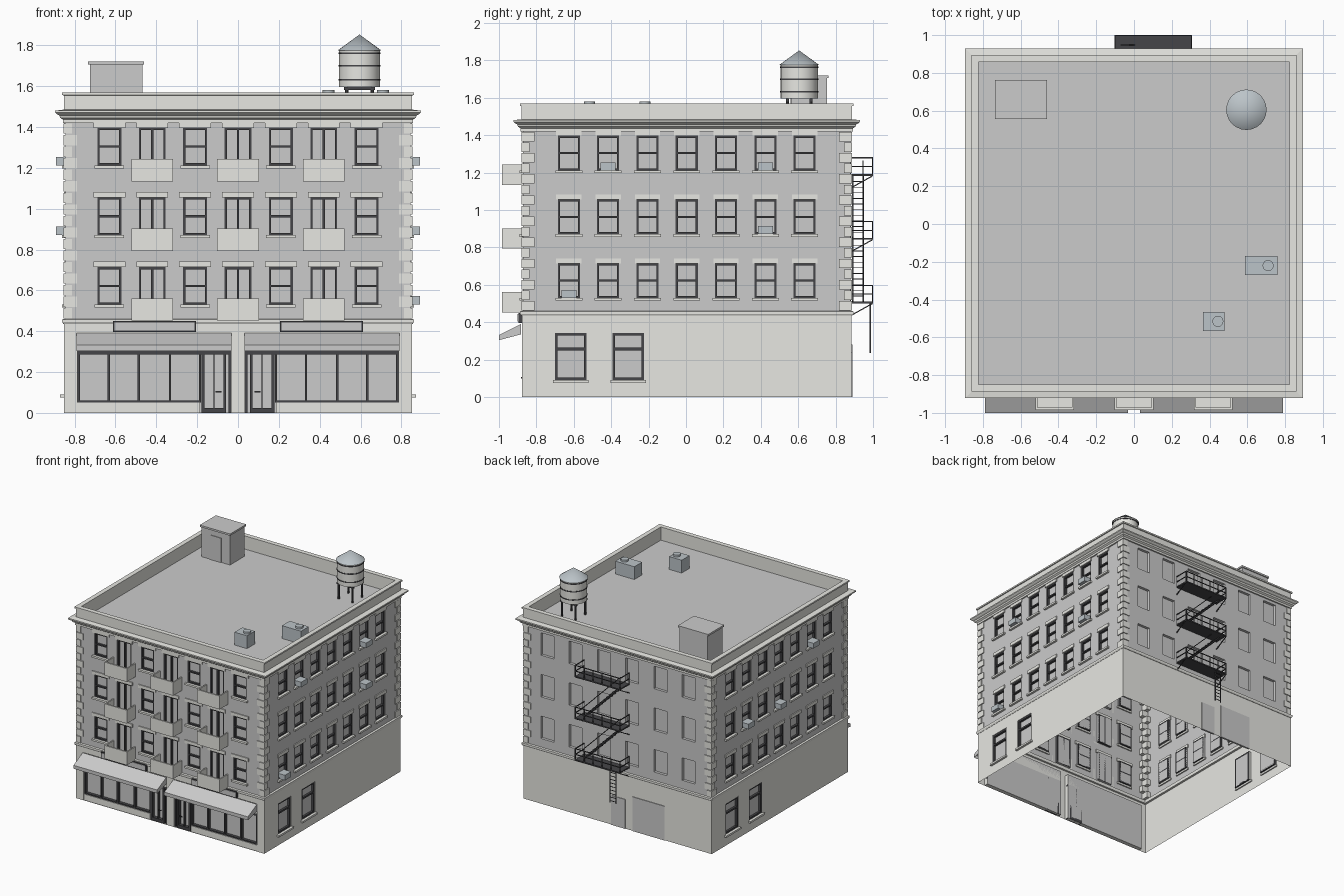
import bpy, bmesh
from math import pi, radians
from mathutils import Matrix, Vector

if "Cube" in bpy.data.objects:
    bpy.data.objects.remove(bpy.data.objects["Cube"])

CY = 0.004                       # building centre in y
HX, HY = 0.845, 0.876            # half size of the upper walls
FLOORS = [0.53 + 0.341 * i for i in range(3)]
COLS = [0.21 * i for i in range(-3, 4)]
parts = {}
I4 = Matrix.Identity(4)


def part(name):
    return parts.setdefault(name, bmesh.new()) if name not in parts else parts[name]


def poly(name, pts, M=I4):
    bm = part(name)
    bm.faces.new([bm.verts.new(M @ Vector(p)) for p in pts])


def box(name, x0, x1, y0, y1, z0, z1, M=I4):
    S = Matrix.Diagonal((x1 - x0, y1 - y0, z1 - z0, 1))
    T = Matrix.Translation(((x0 + x1) / 2, (y0 + y1) / 2, (z0 + z1) / 2))
    bmesh.ops.create_cube(part(name), size=1, matrix=M @ T @ S)


def bar(name, a, b, t=0.006):
    a, b = Vector(a), Vector(b)
    R = (b - a).to_track_quat('Z', 'Y').to_matrix().to_4x4()
    S = Matrix.Diagonal((t, t, (b - a).length, 1))
    bmesh.ops.create_cube(part(name), size=1, matrix=Matrix.Translation((a + b) / 2) @ R @ S)


def cyl(name, x, y, z0, z1, r0, r1=None, n=24):
    bmesh.ops.create_cone(part(name), cap_ends=True, segments=n, radius1=r0,
                          radius2=r0 if r1 is None else r1, depth=z1 - z0,
                          matrix=Matrix.Translation((x, y, (z0 + z1) / 2)))


def ring(name, profile):
    """Sweep a closed profile of (offset from wall, z) round the building."""
    bm = part(name)
    rows = [[bm.verts.new((sx * (HX + o), CY + sy * (HY + o), z)) for o, z in profile]
            for sx, sy in ((-1, -1), (1, -1), (1, 1), (-1, 1))]
    n = len(profile)
    for i in range(4):
        a, b = rows[i], rows[(i + 1) % 4]
        for j in range(n):
            k = (j + 1) % n
            bm.faces.new((a[j], b[j], b[k], a[k]))


def wall(name, hw, z0, z1, holes, M, depth=0.022):
    """Wall sheet with recessed openings; holes are (u0, u1, z0, z1)."""
    us = sorted({-hw, hw} | {round(u, 5) for h in holes for u in h[:2]})
    zs = sorted({z0, z1} | {round(z, 5) for h in holes for z in h[2:]})
    for a, b in zip(us, us[1:]):
        for c, d in zip(zs, zs[1:]):
            u, z = (a + b) / 2, (c + d) / 2
            if not any(h[0] < u < h[1] and h[2] < z < h[3] for h in holes):
                poly(name, [(a, 0, c), (b, 0, c), (b, 0, d), (a, 0, d)], M)
    for a, b, c, d in holes:
        loop = [(a, c), (b, c), (b, d), (a, d)]
        for (p, q), (r, s) in zip(loop, loop[1:] + loop[:1]):
            poly(name, [(p, 0, q), (p, depth, q), (r, depth, s), (r, 0, s)], M)
        poly("window_panes", [(u, depth, z) for u, z in loop], M)


def frame(a, b, c, d, M, rail=None, mullion=False, t=0.011):
    n, y = "window_frames", (0.004, 0.022)
    box(n, a, a + t, *y, c, d, M)
    box(n, b - t, b, *y, c, d, M)
    box(n, a, b, *y, c, c + t, M)
    box(n, a, b, *y, d - t, d, M)
    if rail:
        box(n, a, b, *y, rail - t / 2, rail + t / 2, M)
    if mullion:
        box(n, (a + b) / 2 - t / 2, (a + b) / 2 + t / 2, *y, c, d, M)


def face(angle, dist):
    return Matrix.Translation((0, CY, 0)) @ Matrix.Rotation(radians(angle), 4, 'Z') @ Matrix.Translation((0, -dist, 0))


# upper walls with windows, lintels, sills and balconies
for angle in (0, 90, 180, 270):
    side = angle in (90, 270)
    hw = HY if side else HX
    M = face(angle, HX if side else HY)
    cols = [(-2.5 + i) * 0.256 for i in range(6)] if angle == 180 else COLS
    holes = []
    for z in FLOORS:
        for i, u in enumerate(cols):
            door = angle == 0 and i % 2 == 1
            w, low = (0.065, z - 0.062) if door else (0.059, z)
            h = (u - w, u + w, low, z + 0.184)
            holes.append(h)
            if angle == 180:
                continue
            frame(*h, M, None if door else z + 0.092, door)
            lw = 0.078 if angle == 0 else 0.068
            box("lintels", u - lw, u + lw, -0.008, 0.01, z + 0.184, z + 0.211, M)
            if door:
                a, b, c, d = u - 0.102, u + 0.102, z - 0.078, z + 0.031
                box("balconies", a, b, -0.11, 0, c, c + 0.015, M)
                box("balconies", a, b, -0.112, -0.1, c, d, M)
                box("balconies", a, a + 0.01, -0.1, 0, c, d, M)
                box("balconies", b - 0.01, b, -0.1, 0, c, d, M)
            else:
                box("sills", u - 0.072, u + 0.072, -0.018, 0.01, z - 0.015, z, M)
    wall("upper_walls", hw, 0.45, 1.45, holes, M)

    # ground floor
    G = face(angle, HX + 0.008 if side else HY + 0.006)
    hw += 0.006 if side else 0.008
    if side:
        gh = [(u - 0.085, u + 0.085, 0.09, 0.343) for u in (-0.62, -0.313)]
        for h in gh:
            frame(*h, G, 0.257, t=0.014)
            box("sills", h[0] - 0.01, h[1] + 0.01, -0.018, 0.01, 0.075, 0.09, G)
        wall("ground_walls", hw, 0, 0.45, gh, G)
    elif angle == 180:
        wall("ground_walls", hw, 0, 0.45, [], G)
        box("back_doors", -0.055, 0.073, -0.005, 0.01, 0, 0.24, G)
        box("back_doors", 0.137, 0.427, -0.005, 0.01, 0, 0.28, G)
    else:
        wall("ground_walls", hw, 0, 0.45, [(-0.785, -0.035, 0, 0.39), (0.035, 0.785, 0, 0.39)], G, 0.035)

# storefronts, awnings and sign boxes, mirrored left and right
G = face(0, HY + 0.006)
for s in (-1, 1):
    S = G @ Matrix.Diagonal((s, 1, 1, 1))
    n = "storefront_frames"
    box("storefront_base", 0.185, 0.785, 0.005, 0.035, 0, 0.05, S)
    for u in (0.041, 0.186, 0.333, 0.485, 0.633, 0.779):
        box(n, u - 0.006, u + 0.006, 0.01, 0.035, 0.05 if u > 0.1 else 0, 0.3, S)
    box(n, 0.035, 0.785, 0.01, 0.035, 0.285, 0.302, S)
    box(n, 0.185, 0.785, 0.01, 0.035, 0.05, 0.06, S)
    box("storefront_base", 0.035, 0.785, 0.012, 0.035, 0.302, 0.39, S)
    for a, b, c, d in ((0.058, 0.072, 0, 0.29), (0.164, 0.178, 0, 0.29), (0.115, 0.121, 0, 0.29), (0.058, 0.178, 0, 0.025)):
        box("shop_doors", a, b, 0.006, 0.035, c, d, S)
    box("shop_doors", 0.08, 0.11, -0.003, 0.004, 0.1, 0.106, S)
    a, b, y, f = 0.032, 0.79, -0.004, -0.122
    poly("awnings", [(a, y, 0.39), (b, y, 0.39), (b, f, 0.332), (a, f, 0.332)], S)
    poly("awnings", [(a, f, 0.332), (b, f, 0.332), (b, f, 0.304), (a, f, 0.304)], S)
    for u in (a, b):
        poly("awnings", [(u, y, 0.39), (u, f, 0.332), (u, f, 0.304), (u, y, 0.335)], S)
    box("sign_frames", 0.206, 0.613, -0.018, 0, 0.397, 0.45, S)
    box("sign_faces", 0.213, 0.606, -0.022, -0.01, 0.404, 0.443, S)

# corner quoins, alternating long and short
for i in range(17):
    z = 0.463 + i * 0.0565
    lx, ly = (0.066, 0.042) if i % 2 else (0.042, 0.07)
    for sx in (-1, 1):
        for sy in (-1, 1):
            xs = sorted((sx * (HX + 0.009), sx * (HX + 0.009 - lx)))
            ys = sorted((CY + sy * (HY + 0.007), CY + sy * (HY + 0.007 - ly)))
            box("quoins", *xs, *ys, z, z + 0.05)

# belt course, cornice, parapet and roof
ring("belt_course", [(-0.01, 0.435), (0.01, 0.435), (0.016, 0.445), (0.016, 0.458), (-0.01, 0.462)])
ring("cornice", [(-0.01, 1.42), (0.012, 1.42), (0.012, 1.436), (0.026, 1.445), (0.03, 1.457),
                 (0.04, 1.462), (0.05, 1.47), (0.05, 1.48), (0.01, 1.485), (-0.01, 1.485)])
ring("parapet", [(0.008, 1.44), (0.008, 1.555), (0.016, 1.556), (0.016, 1.568), (-0.022, 1.568), (-0.022, 1.44)])
rx, ry = HX - 0.02, HY - 0.02
poly("roof", [(-rx, CY - ry, 1.46), (rx, CY - ry, 1.46), (rx, CY + ry, 1.46), (-rx, CY + ry, 1.46)])

# window air conditioners
for angle, units in ((90, ((-0.42, 2), (0.42, 2), (0.42, 1), (-0.63, 0))), (270, ((0.42, 2), (-0.42, 1), (0, 1)))):
    for u, f in units:
        box("window_air_conditioners", u - 0.04, u + 0.04, -0.047, 0.02, FLOORS[f], FLOORS[f] + 0.042, face(angle, HX))

# roof stair bulkhead
box("bulkhead", -0.725, -0.468, 0.565, 0.755, 1.46, 1.71)
box("bulkhead_cap", -0.735, -0.46, 0.555, 0.763, 1.705, 1.72)
box("bulkhead_door", -0.65, -0.545, 0.56, 0.57, 1.46, 1.66)

# roof ventilation units
for x0, x1, y0, y1, cx in ((0.587, 0.76, -0.27, -0.17, 0.71), (0.365, 0.478, -0.566, -0.465, 0.444)):
    box("roof_vent_boxes", x0, x1, y0, y1, 1.46, 1.565)
    cyl("roof_vent_caps", cx, (y0 + y1) / 2, 1.565, 1.58, 0.029)

# water tank
tx, ty = 0.595, 0.605
for sx in (-1, 1):
    for sy in (-1, 1):
        cyl("tank_legs", tx + sx * 0.062, ty + sy * 0.062, 1.46, 1.59, 0.008, n=8)
    box("tank_legs", tx - 0.075, tx + 0.075, ty + sx * 0.062 - 0.008, ty + sx * 0.062 + 0.008, 1.58, 1.595)
cyl("tank_body", tx, ty, 1.595, 1.777, 0.1)
for z in (1.632, 1.7, 1.762):
    cyl("tank_bands", tx, ty, z - 0.004, z + 0.004, 0.103)
cyl("tank_roof", tx, ty, 1.775, 1.853, 0.107, 0.0)

# fire escape on the back
n, x0, x1, yi, yo = "fire_escape", -0.1, 0.305, CY + HY, 0.997
for i in range(3):
    z = 0.5 + 0.341 * i
    box("fire_escape_platforms", x0, x1, yi, yo + 0.003, z, z + 0.01)
    for h in (0.05, 0.097):
        bar(n, (x0, yo, z + h), (x1, yo, z + h))
        for x in (x0, x1):
            bar(n, (x, yi, z + h), (x, yo, z + h))
    for k in range(6):
        x = x0 + (x1 - x0) * k / 5
        bar(n, (x, yo, z), (x, yo, z + 0.1))
    for x in (x0, x1):
        bar(n, (x, yi, z + 0.0), (x, yi, z + 0.1))
        bar(n, (x, yo, z), (x, yi, z - 0.065))
    if i < 2:                    # stair up to the next platform
        a, b = (0.26, z + 0.01), (-0.07, z + 0.341)
        for y in (0.892, 0.947):
            bar(n, (a[0], y, a[1]), (b[0], y, b[1]), 0.009)
        bar(n, (a[0], 0.947, a[1] + 0.08), (b[0], 0.947, b[1] + 0.08))
        for k in range(1, 11):
            x, zz = a[0] + (b[0] - a[0]) * k / 11, a[1] + (b[1] - a[1]) * k / 11
            box(n, x - 0.012, x + 0.012, 0.892, 0.947, zz - 0.002, zz + 0.002)
for x in (-0.055, 0.0):          # drop ladder
    bar(n, (x, 0.985, 0.235), (x, 0.985, 0.51))
for k in range(9):
    bar(n, (-0.055, 0.985, 0.25 + k * 0.029), (0.0, 0.985, 0.25 + k * 0.029), 0.004)

# turn every part into an object and colour it
COLOURS = {"trim": (0.8, 0.8, 0.76, 1), "dark": (0.06, 0.06, 0.065, 1), "metal": (0.5, 0.55, 0.58, 1)}
USE = {"trim": "lintels balconies sills ground_walls storefront_base quoins belt_course cornice parapet tank_body",
       "dark": "window_frames storefront_frames shop_doors sign_frames fire_escape fire_escape_platforms tank_legs tank_bands",
       "metal": "tank_roof roof_vent_boxes roof_vent_caps window_air_conditioners"}
mats = {}
for key, col in COLOURS.items():
    mats[key] = bpy.data.materials.new(key)
    mats[key].diffuse_color = col
for name, bm in parts.items():
    if name != "window_panes":
        bmesh.ops.remove_doubles(bm, verts=bm.verts, dist=1e-5) if name.endswith("walls") else None
    if not name.endswith("walls") and name not in ("window_panes", "roof"):
        bmesh.ops.recalc_face_normals(bm, faces=bm.faces)
    me = bpy.data.meshes.new(name)
    bm.to_mesh(me)
    ob = bpy.data.objects.new(name, me)
    bpy.context.collection.objects.link(ob)
    for key, names in USE.items():
        if name in names.split():
            me.materials.append(mats[key])
    if name in ("tank_body", "tank_bands", "tank_roof", "roof_vent_caps", "tank_legs"):
        bpy.ops.object.select_all(action='DESELECT')
        ob.select_set(True)
        bpy.context.view_layer.objects.active = ob
        bpy.ops.object.shade_smooth_by_angle(angle=radians(35))

for m in bpy.data.materials:
    if m.users and not m.is_grease_pencil:
        m.use_nodes = True
        m.node_tree.nodes["Principled BSDF"].inputs["Base Color"].default_value = m.diffuse_color
